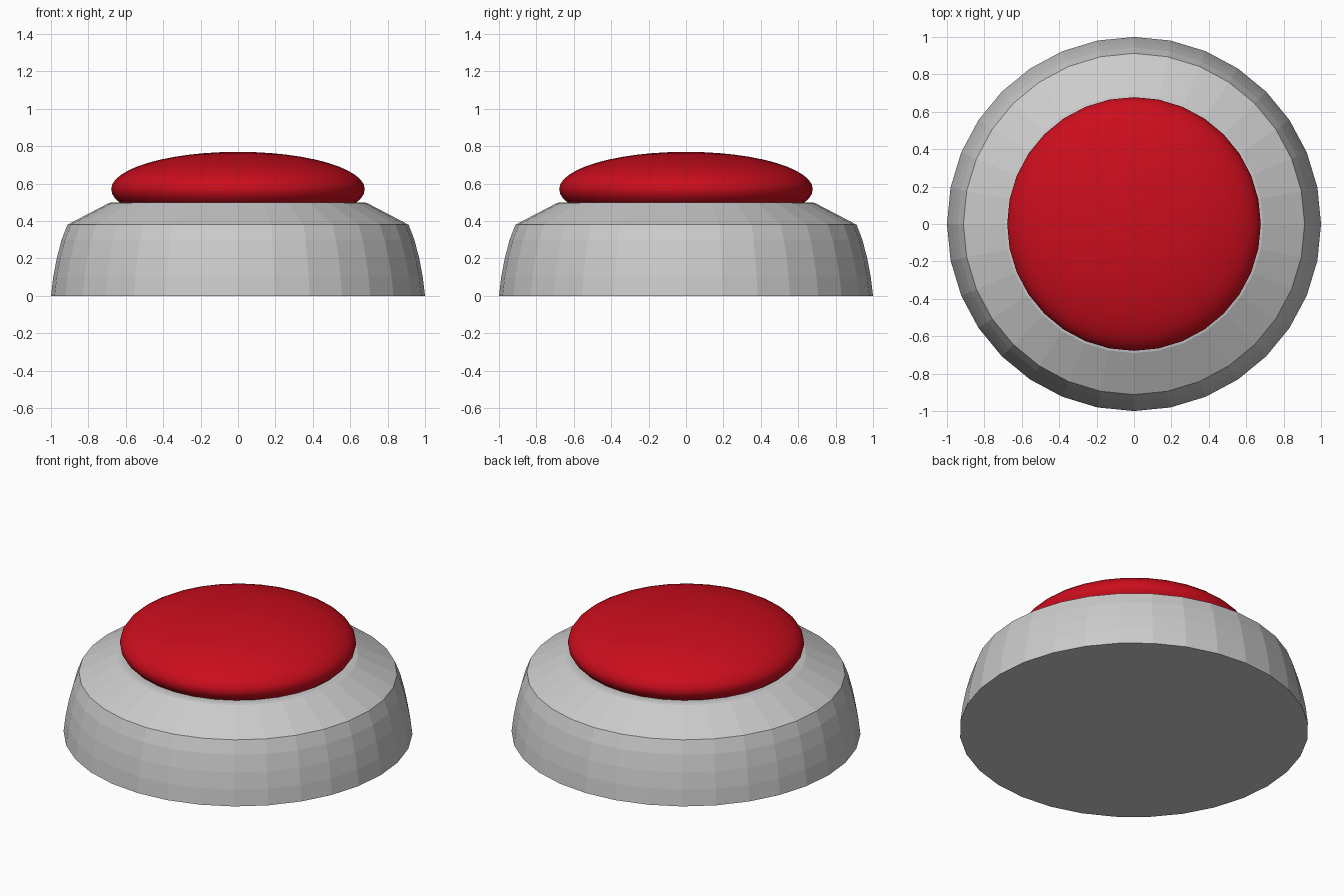
import bpy, bmesh, math

if "Cube" in bpy.data.objects:
    bpy.data.objects.remove(bpy.data.objects["Cube"])

SEGMENTS = 32


def lathe(name, profile):
    """Spin a (radius, z) profile around z, capping open ends."""
    bm = bmesh.new()
    rings = []
    for r, z in profile:
        rings.append([bm.verts.new((r * math.cos(a), r * math.sin(a), z))
                      for a in (2 * math.pi * i / SEGMENTS for i in range(SEGMENTS))])
    for low, high in zip(rings, rings[1:]):
        for i in range(SEGMENTS):
            j = (i + 1) % SEGMENTS
            bm.faces.new((low[i], low[j], high[j], high[i]))
    bm.faces.new(rings[0][::-1])
    bm.faces.new(rings[-1])
    mesh = bpy.data.meshes.new(name)
    bm.to_mesh(mesh)
    bm.free()
    obj = bpy.data.objects.new(name, mesh)
    bpy.context.collection.objects.link(obj)
    return obj


# Faceted housing: bulging wall, sloped shoulder, narrow flat lip
lathe("housing", [(1.0, 0), (0.988, 0.1), (0.969, 0.2), (0.943, 0.3),
                  (0.912, 0.38), (0.69, 0.496), (0.67, 0.5)])

# Smooth red push button: flattened sphere sunk into the housing
bpy.ops.mesh.primitive_uv_sphere_add(segments=SEGMENTS, ring_count=24, radius=1,
                                     location=(0, 0, 0.57))
button = bpy.context.object
button.name = "push_button"
button.scale = (0.678, 0.678, 0.2)
bpy.ops.object.transform_apply(location=False, rotation=False, scale=True)
bpy.ops.object.shade_smooth()

red = bpy.data.materials.new("button_red")
red.diffuse_color = (0.6, 0.004, 0.012, 1)
red.use_nodes = True
red.node_tree.nodes["Principled BSDF"].inputs["Base Color"].default_value = red.diffuse_color
button.data.materials.append(red)
